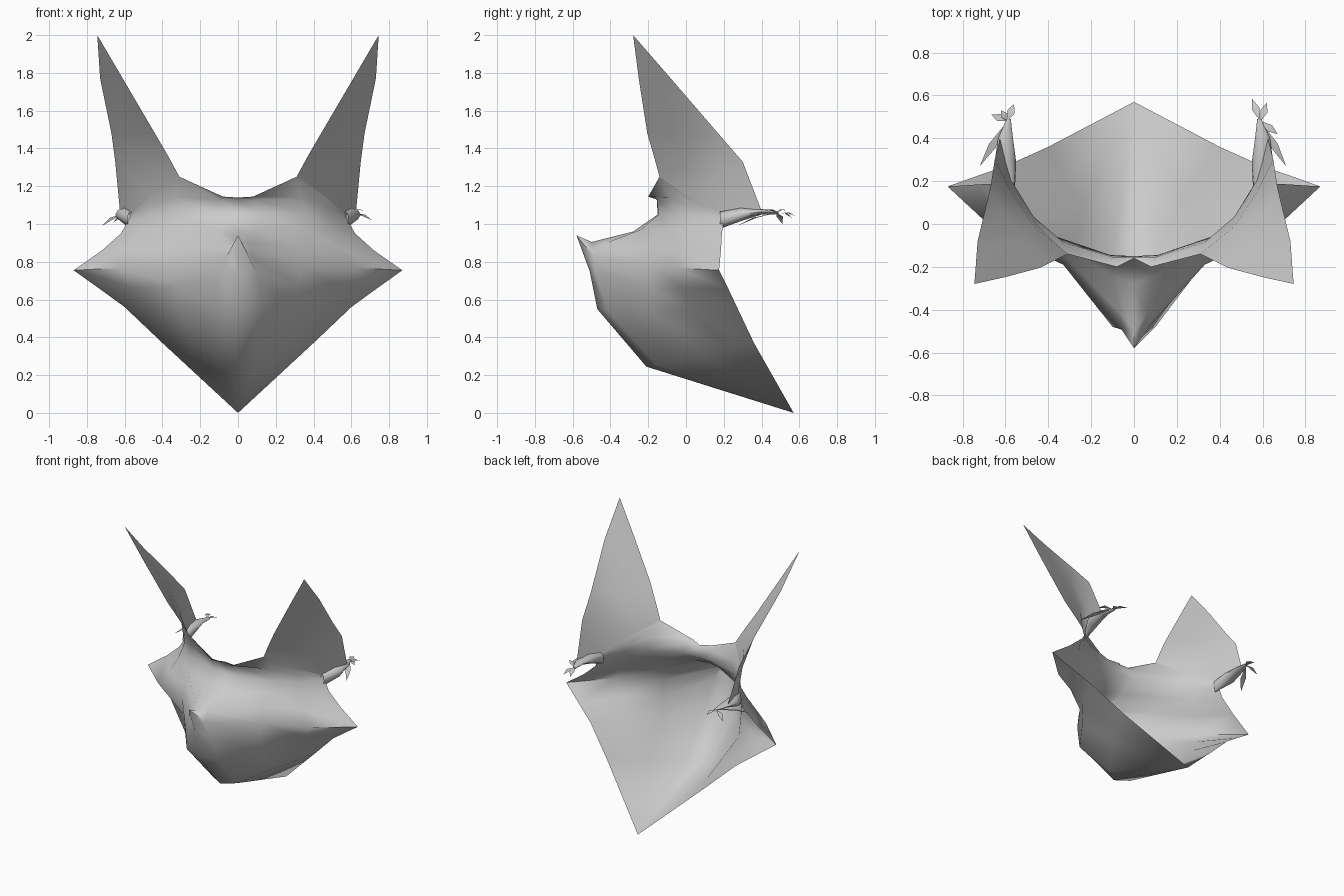
import bpy, bmesh
from math import sin, cos, tau
from mathutils import Vector

if "Cube" in bpy.data.objects:
    bpy.data.objects.remove(bpy.data.objects["Cube"])


def make(name, verts, faces, angle=1.1):
    me = bpy.data.meshes.new(name)
    me.from_pydata([tuple(v) for v in verts], [], faces)
    bm = bmesh.new()
    bm.from_mesh(me)
    bmesh.ops.remove_doubles(bm, verts=bm.verts, dist=0.0005)
    bmesh.ops.recalc_face_normals(bm, faces=bm.faces)
    bm.to_mesh(me)
    bm.free()
    ob = bpy.data.objects.new(name, me)
    bpy.context.collection.objects.link(ob)
    bpy.ops.object.select_all(action='DESELECT')
    ob.select_set(True)
    bpy.context.view_layer.objects.active = ob
    bpy.ops.object.shade_smooth_by_angle(angle=angle)
    return ob


def sheet(name, rows, closed=False):
    n = len(rows[0])
    verts = [p for r in rows for p in r]
    faces = []
    for i in range(len(rows) - 1):
        for j in range(n if closed else n - 1):
            k = (j + 1) % n
            faces.append((i*n + j, i*n + k, (i+1)*n + k, (i+1)*n + j))
    return make(name, verts, faces)


def flip(p):
    return (-p[0], p[1], p[2])


def bulged(row, amount):
    """Add a cheek point between the last two points, pushed outward."""
    a, b = Vector(row[-2]), Vector(row[-1])
    m = (a + b) / 2 + Vector((.6, -.8, 0)) * amount
    return row[:-1] + [tuple(m), row[-1]]


# face cloth: each row runs from the centre line to the right edge
half = [
    [(0, -.16, 1.14), (.08, -.20, 1.145), (.31, -.14, 1.25), (.57, .20, 1.05)],
    [(0, -.155, 1.13), (.10, -.155, 1.13), (.33, -.085, 1.14), (.57, .20, 1.04)],
    [(0, -.15, 1.05), (.11, -.145, 1.05), (.36, -.06, 1.05), (.58, .20, 1.02)],
    [(0, -.28, .96), (.10, -.24, .97), (.35, -.10, .97), (.62, .19, .95)],
    [(0, -.50, .905), (.06, -.42, .90), (.32, -.16, .88), (.72, .185, .86)],
    [(0, -.58, .94), (.06, -.49, .83), (.33, -.19, .78), (.87, .175, .755)],
    [(0, -.51, .75), (.10, -.48, .74), (.32, -.19, .67), (.73, .225, .655)],
    [(0, -.47, .55), (.13, -.42, .55), (.31, -.18, .53), (.60, .27, .56)],
    [(0, -.21, .245), (.10, -.16, .255), (.24, .08, .31), (.40, .36, .37)],
    [(0, .57, 0)] * 4,
]
puff = [.03, .03, .03, .04, .05, .05, .04, .03, .01, 0]
half = [bulged(r, p) for r, p in zip(half, puff)]
sheet("face_cloth", [[flip(p) for p in r[:0:-1]] + r for r in half])

# ears: each row runs from the front edge to the back edge
ear = [
    half[0][2:] + [(.625, .40, 1.07)],
    [(.37, -.17, 1.36), (.47, -.01, 1.30), (.58, .16, 1.25), (.65, .30, 1.33)],
    [(.44, -.205, 1.48), (.52, -.08, 1.48), (.62, .06, 1.48), (.67, .17, 1.48)],
    [(.61, -.25, 1.77), (.65, -.19, 1.77), (.69, -.13, 1.77), (.73, -.08, 1.77)],
    [(.745, -.28, 2.0)] * 4,
]

# gathered neck behind each ear: centre, x radius, z radius
neck = [((.57, .18, 1.02), .015, .045), ((.60, .29, 1.05), .05, .035),
        ((.60, .40, 1.065), .035, .015), ((.585, .49, 1.06), .01, .008)]

# loose bow tails: tip of each leaf
tails = {
    "right": [(.55, .585, 1.04), (.62, .565, 1.03), (.71, .27, 1.02), (.67, .42, 1.07)],
    "left": [(-.56, .56, 1.04), (-.665, .51, 1.0), (-.72, .27, .99), (-.62, .53, 1.07)],
}

for side in ("right", "left"):
    f = flip if side == "left" else tuple
    sheet(f"ear_{side}", [[f(p) for p in r] for r in ear])
    rings = [[f((c[0] + rx*cos(tau*k/8), c[1], c[2] + rz*sin(tau*k/8)))
              for k in range(8)] for c, rx, rz in neck]
    sheet(f"ear_gather_{side}", rings, closed=True)
    root = Vector(f((.59, .48, 1.06)))
    for i, t in enumerate(tails[side]):
        tip = Vector(t)
        d = tip - root
        w = d.cross(Vector((0, 0, 1))).normalized() * .018
        mid = root + d*.55 + Vector((0, 0, .012))
        make(f"bow_tail_{side}_{i + 1}", [root, mid + w, tip, mid - w, mid],
             [(0, 1, 4), (1, 2, 4), (2, 3, 4), (3, 0, 4)])
